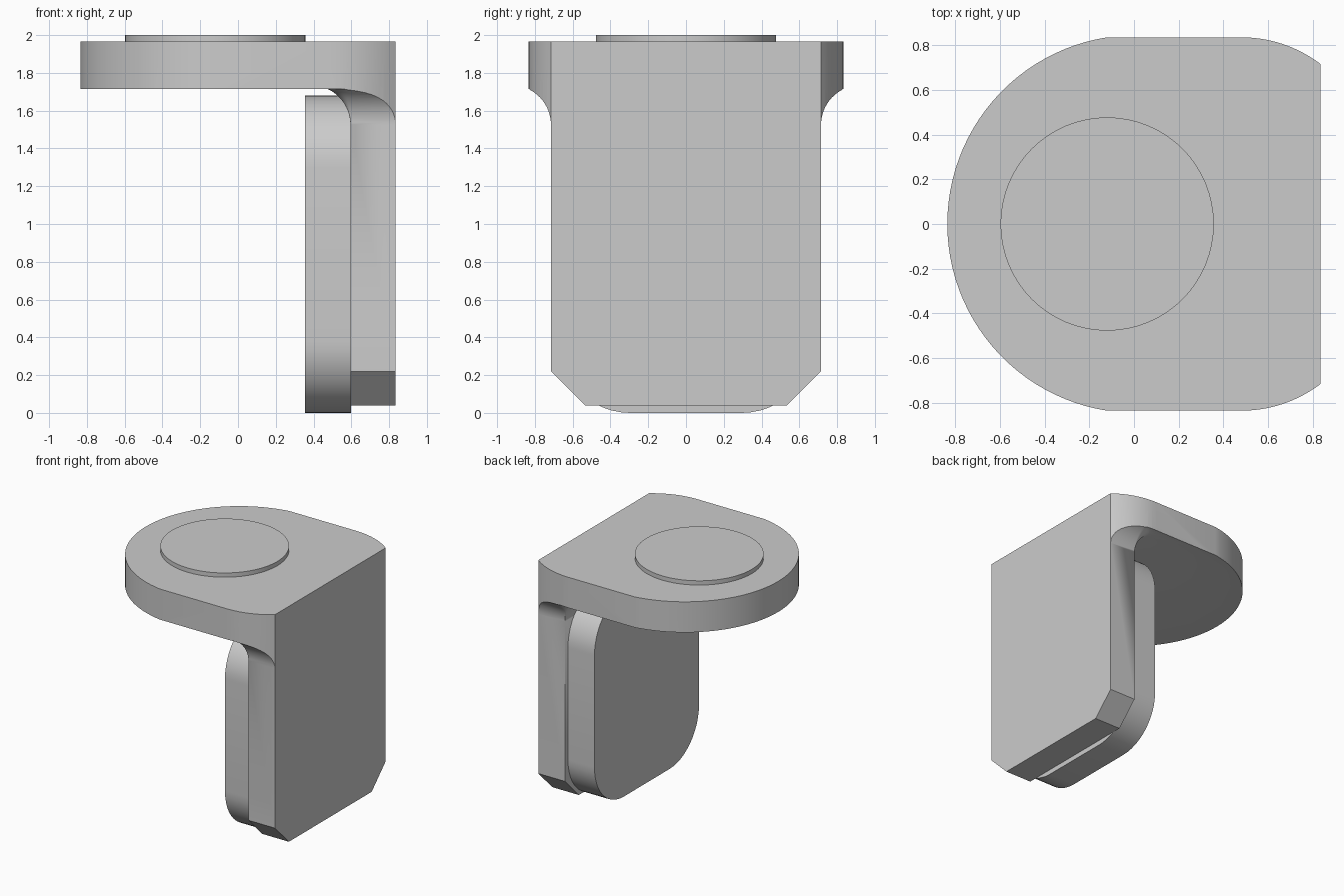
import bpy, bmesh, math
from math import sin, cos, radians

cube = bpy.data.objects.get("Cube")
if cube:
    bpy.data.objects.remove(cube, do_unlink=True)

grey = bpy.data.materials.new("plain grey")
grey.use_nodes = True
colour = (0.6, 0.6, 0.6, 1)
grey.diffuse_color = colour
grey.node_tree.nodes["Principled BSDF"].inputs["Base Color"].default_value = colour


def arc(cx, cy, r, start, end, steps):
    """Points on an arc, angles in degrees."""
    angles = [radians(start + (end - start) * i / steps) for i in range(steps + 1)]
    return [(cx + r * cos(a), cy + r * sin(a)) for a in angles]


def loft(name, loops, bevel=0):
    """Closed solid through a stack of equal-length point loops."""
    bm = bmesh.new()
    rings = [[bm.verts.new(p) for p in loop] for loop in loops]
    caps = [bm.faces.new(rings[0]), bm.faces.new(rings[-1])]
    n = len(rings[0])
    for low, high in zip(rings, rings[1:]):
        for i in range(n):
            j = (i + 1) % n
            bm.faces.new((low[i], low[j], high[j], high[i]))
    rim = list({e for f in caps for e in f.edges})
    if bevel:
        bmesh.ops.bevel(bm, geom=rim, offset=bevel, segments=4,
                        profile=0.5, affect='EDGES')
    bmesh.ops.remove_doubles(bm, verts=bm.verts[:], dist=0.00001)
    bmesh.ops.recalc_face_normals(bm, faces=bm.faces[:])
    mesh = bpy.data.meshes.new(name)
    bm.to_mesh(mesh)
    bm.free()
    mesh.materials.append(grey)
    obj = bpy.data.objects.new(name, mesh)
    bpy.context.collection.objects.link(obj)
    return obj


def at_height(points, z):
    return [(x, y, z) for x, y in points]


def finish(obj):
    bpy.ops.object.select_all(action='DESELECT')
    obj.select_set(True)
    bpy.context.view_layer.objects.active = obj
    for mod in list(obj.modifiers):
        bpy.ops.object.modifier_apply(modifier=mod.name)
    bpy.ops.object.shade_smooth_by_angle(angle=radians(30))


# Plan outline: big round end, straight flanks, curved shoulders
R_END, X_END = 0.845, 0.01
sweep = math.degrees(math.acos(-0.13 / R_END))
R_SHOULDER = 0.585
turn = math.degrees(math.asin(0.355 / R_SHOULDER))
shoulder = arc(0.48, 0.835 - R_SHOULDER, R_SHOULDER, 90 - turn, 90, 10)
outline = (shoulder + arc(X_END, 0, R_END, sweep, 360 - sweep, 48)
           + [(x, -y) for x, y in reversed(shoulder)])
outline_cutter = loft("outline_cutter", [at_height(outline, -0.2), at_height(outline, 2.2)])


# Bracket: upright plate with clipped lower corners, flaring into the top plate
def section(half, grow, z):
    side = arc(0.595, half, grow, 180, 90, 8) + [(1.0, half + grow)]
    return at_height([(x, -y) for x, y in reversed(side)] + side, z)


HALF, FILLET = 0.715, 0.21
loops = [section(0.535, 0, 0.04), section(HALF, 0, 0.22)]
top_angle = math.asin(0.19 / FILLET)
for i in range(13):
    a = top_angle * i / 12
    loops.append(section(HALF, FILLET * (1 - cos(a)), 1.525 + FILLET * sin(a)))
loops += [section(HALF, 2, 1.715), section(HALF, 2, 1.965)]
bracket = loft("bracket", loops)
trim = bracket.modifiers.new("trim", 'BOOLEAN')
trim.operation = 'INTERSECT'
trim.solver = 'EXACT'
trim.object = outline_cutter
finish(bracket)
bpy.data.objects.remove(outline_cutter, do_unlink=True)

# Rounded pad on the inner side of the upright plate
W, H, R = 0.675, 1.68, 0.38
pad_shape = (arc(W - R, H - R, R, 0, 90, 12) + arc(R - W, H - R, R, 90, 180, 12)
             + arc(R - W, R, R, 180, 270, 12) + arc(W - R, R, R, 270, 360, 12))
pad = loft("inner_pad", [[(x, y, z) for y, z in pad_shape] for x in (0.355, 0.597)],
           bevel=0.028)
finish(pad)

# Raised disc on top
circle = arc(-0.12, 0, 0.477, 0, 360, 64)[:-1]
disc = loft("top_disc", [at_height(circle, z) for z in (1.96, 2.0)])
finish(disc)
